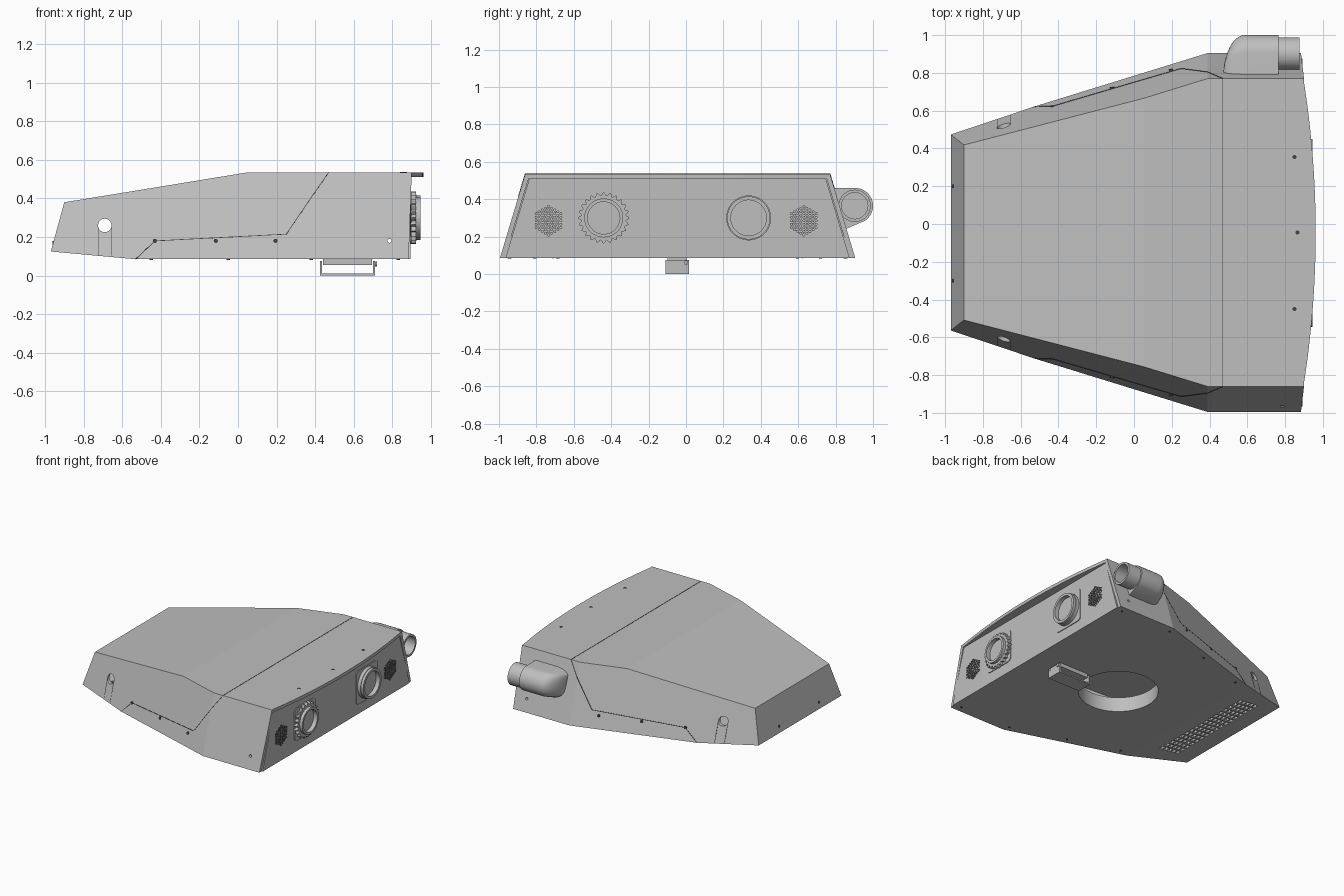
import bpy, bmesh
from math import sin, cos, pi, sqrt, radians
from mathutils import Vector

if "Cube" in bpy.data.objects:
    bpy.data.objects.remove(bpy.data.objects["Cube"])


def material(name, v):
    m = bpy.data.materials.new(name)
    m.use_nodes = True
    m.diffuse_color = (v, v, v, 1)
    m.node_tree.nodes["Principled BSDF"].inputs["Base Color"].default_value = (v, v, v, 1)
    return m


GREY = material("housing grey", 0.52)
DARK = material("seam dark grey", 0.06)
YC = -0.045            # centre line of the housing
FLOOR, ROOF = 0.085, 0.535
FRONT = 0.893          # face of the fittings panel


def build(name, parts, mat=GREY):
    """Join lofts (lists of rings plus a closed flag) into one object."""
    bm = bmesh.new()
    for rings, closed in parts:
        rows = [[bm.verts.new(p) for p in ring] for ring in rings]
        n = len(rows[0])
        pairs = list(zip(rows, rows[1:])) + ([(rows[-1], rows[0])] if closed else [])
        for a, b in pairs:
            for i in range(n):
                j = (i + 1) % n
                bm.faces.new((a[i], a[j], b[j], b[i]))
        if not closed:
            bm.faces.new(rows[0])
            bm.faces.new(rows[-1])
    bmesh.ops.recalc_face_normals(bm, faces=bm.faces)
    me = bpy.data.meshes.new(name)
    bm.to_mesh(me)
    bm.free()
    me.materials.append(mat)
    ob = bpy.data.objects.new(name, me)
    bpy.context.collection.objects.link(ob)
    return ob


def smooth(ob):
    bpy.ops.object.select_all(action='DESELECT')
    ob.select_set(True)
    bpy.context.view_layer.objects.active = ob
    bpy.ops.object.shade_smooth_by_angle(angle=radians(35))


def circle(axis, at, c, r, n=40, teeth=0, depth=0.0):
    """Ring round an axis (0 x, 1 y, 2 z), optionally scalloped."""
    out = []
    for i in range(n):
        a = 2 * pi * i / n
        q = r - depth * (0.5 - 0.5 * cos(teeth * a))
        p = [c[0] + q * cos(a), c[1] + q * sin(a)]
        p.insert(axis, at)
        out.append(p)
    return out


def rod(axis, a, b, c, r, n=16):
    return [circle(axis, a, c, r, n), circle(axis, b, c, r, n)], False


def tube(axis, a, b, c, r, inner, n=40, **scallop):
    return [circle(axis, a, c, r, n, **scallop), circle(axis, b, c, r, n, **scallop),
            circle(axis, b, c, inner, n), circle(axis, a, c, inner, n)], True


def box(x0, x1, y0, y1, z0, z1):
    return [[(x, y0, z0), (x, y1, z0), (x, y1, z1), (x, y0, z1)] for x in (x0, x1)], False


def half(x, z):
    """Half width of the housing: leaning walls that taper towards -x."""
    return 0.95 + 0.3085 * min(0, x - 0.39) - 0.3 * (z - FLOOR)


# Housing: side outline with a wall on each side
OUTLINE = [(-0.97, 0.125), (-0.53, FLOOR), (0.39, FLOOR), (0.88, FLOOR),
           (0.88, ROOF), (0.39, ROOF), (0.05, ROOF), (-0.9, 0.38)]


def shell(name, outline, inset):
    bm = bmesh.new()
    walls = [[bm.verts.new((x, YC + s * (half(x, z) - inset), z)) for x, z in outline]
             for s in (-1, 1)]
    for w in walls:
        bm.faces.new(w[2:6])
        bm.faces.new(w[:3] + w[5:])
    for i in range(8):
        j = (i + 1) % 8
        bm.faces.new((walls[0][i], walls[0][j], walls[1][j], walls[1][i]))
    bmesh.ops.recalc_face_normals(bm, faces=bm.faces)
    me = bpy.data.meshes.new(name)
    bm.to_mesh(me)
    bm.free()
    me.materials.append(GREY)
    ob = bpy.data.objects.new(name, me)
    bpy.context.collection.objects.link(ob)
    return ob


housing = shell("housing", OUTLINE, 0)
mid = 0.31
cutters = [
    shell("cavity_cutter", [(x * 0.975, mid + (z - mid) * 0.9) for x, z in OUTLINE], 0.025),
    build("hole_cutter", [rod(1, -1.2, 1.2, (-0.69, 0.26), 0.035, 32),
                          rod(1, -1.2, 1.2, (0.785, 0.18), 0.01),
                          rod(2, 0.03, 0.16, (0.11, YC), 0.29, 64)]),
    build("vent_cutter", [box(x, x + 0.024, YC + y * 0.054 - 0.02, YC + y * 0.054 + 0.02, 0.03, 0.18)
                          for x in (-0.82, -0.785, -0.75, -0.715, -0.68) for y in range(-8, 9)]),
]
for c in cutters:
    c.hide_render = True
    c.hide_viewport = False
    mod = housing.modifiers.new(c.name, 'BOOLEAN')
    mod.operation, mod.solver, mod.object = 'DIFFERENCE', 'EXACT', c
    bpy.context.view_layer.objects.active = housing
    bpy.ops.object.modifier_apply(modifier=mod.name)
    bpy.data.objects.remove(c)

smooth(build("floor_collar", [tube(2, FLOOR, 0.2, (0.11, YC), 0.3, 0.288, 64)]))

# Curved roof lip overhanging the fittings panel
w = half(0.9, ROOF)
ys = [w * (i / 12 - 1) for i in range(25)]
lip = [(0.87, w), (0.87, -w)] + [(0.962 - 0.065 * (y / w) ** 2, y) for y in ys]
build("roof_lip", [([[(x, YC + y, z) for x, y in lip] for z in (ROOF - 0.025, ROOF)], False)])


# Fittings panel and its side rims
def corners(x, inset, top):
    return [(x, YC + s * (half(x, z) - inset), z) for s, z in
            ((-1, FLOOR), (1, FLOOR), (1, top), (-1, top))]


build("fittings_panel", [([corners(x, 0.03, ROOF - 0.025) for x in (0.87, FRONT)], False)])
build("side_rims", [([[(x, YC + s * (half(x, z) - d), z)
                       for d, x in ((0, 0.87), (0, e), (0.026, e), (0.026, 0.87))]
                      for z, e in ((FLOOR, 0.884), (ROOF, 0.9))], False) for s in (-1, 1)])


# Mounting plates, rings and lenses
def plate(y, z, h, r=0.03):
    ring = []
    for k, (sy, sz) in enumerate(((1, 1), (-1, 1), (-1, -1), (1, -1))):
        for i in range(7):
            a = pi / 2 * (k + i / 6)
            ring.append((y + sy * (h - r) + r * cos(a), z + sz * (h - r) + r * sin(a)))
    return [[(x, *p) for p in ring] for x in (FRONT - 0.01, FRONT + 0.006)], False


KNOB, PORT = (-0.44, 0.3), (0.335, 0.3)
build("mounting_plates", [plate(-0.442, 0.3, 0.13), plate(0.335, 0.297, 0.133)])
smooth(build("knurled_ring", [tube(0, FRONT, 0.922, KNOB, 0.137, 0.1, 192, teeth=24, depth=0.017),
                              tube(0, FRONT, 0.945, KNOB, 0.104, 0.086, 48)]))
smooth(build("port_ring", [tube(0, FRONT, 0.925, PORT, 0.12, 0.1, 48),
                           tube(0, FRONT, 0.945, PORT, 0.115, 0.095, 48)]))
smooth(build("lenses", [rod(0, FRONT, 0.912, KNOB, 0.09, 48), rod(0, FRONT, 0.912, PORT, 0.1, 48)]))

# Hexagonal speaker grilles
holes = []
for cy in (-0.735, 0.63):
    for q in range(-4, 5):
        for r in range(max(-4, -q - 4), min(4, 4 - q) + 1):
            c = (cy + q * 0.0165, 0.285 + (r + q / 2) * 0.019)
            holes.append(tube(0, FRONT - 0.002, FRONT + 0.002, c, 0.0085, 0.0055, 6))
build("speaker_grilles", holes, DARK)

# Elbow: rounded hood growing out of the wall, with an open pipe
hood = [(0.74, 0.46)]
for i in range(21):
    a = radians(90 - 150 * i / 20)
    hood.append((0.905 + 0.095 * cos(a), 0.365 + 0.095 * sin(a)))
hood += [(0.84, 0.235), (0.74, 0.235)]
rings = []
for i in range(13):
    a = pi / 2 * (0.04 + 0.96 * i / 12)
    f, g = sin(a), 0.55 + 0.45 * sin(a)
    rings.append([(0.585 - 0.115 * cos(a), 0.76 + (y - 0.76) * f, 0.35 + (z - 0.35) * g)
                  for y, z in hood])
rings.append([(0.765, y, z) for y, z in hood])
smooth(build("elbow_hood", [(rings, False)]))
smooth(build("elbow_pipe", [tube(0, 0.75, 0.875, (0.902, 0.365), 0.086, 0.07)]))

# Strap bracket under the floor
build("strap_bracket", [box(0.425, 0.71, -0.11, 0.015, 0, 0.01),
                        box(0.425, 0.436, -0.11, 0.015, 0.008, 0.075),
                        box(0.699, 0.71, -0.11, 0.015, 0.008, 0.075),
                        box(0.44, 0.695, -0.1, 0.005, 0.055, 0.09)])
smooth(build("bracket_screws", [rod(0, 0.7, 0.72, (0.0, 0.06), 0.012),
                                rod(0, 0.7, 0.713, (-0.095, 0.06), 0.006)]))


# Seams: thin strips lying on the roof and walls
def strip(a, b, r=0.0025):
    a, b = Vector(a), Vector(b)
    d = (b - a).normalized()
    u = d.orthogonal().normalized()
    v = d.cross(u)
    return [[p + r * (u * cos(k * pi / 2) + v * sin(k * pi / 2)) for k in range(4)]
            for p in (a, b)], False


def on_wall(s, x, z):
    return (x, YC + s * half(x, z), z)


seam = [(0.47, ROOF), (0.39, 0.42), (0.25, 0.215), (-0.43, 0.18), (-0.53, FLOOR)]
strips = [strip(on_wall(-1, *seam[0]), on_wall(1, *seam[0]))]
screws = []
for s in (-1, 1):
    strips += [strip(on_wall(s, *a), on_wall(s, *b)) for a, b in zip(seam, seam[1:])]
    strips += [strip(on_wall(s, x, 0.105), on_wall(s, x, 0.25), 0.0018) for x in (-0.725, -0.655)]
    for x in (-0.43, -0.115, 0.195):
        y = on_wall(s, x, 0.18)[1]
        screws.append(rod(1, y - 0.005, y + 0.005, (x, 0.18), 0.011))
build("panel_seams", strips, DARK)

# Small screws on walls, roof, back end and floor
screws += [rod(2, ROOF - 0.01, ROOF + 0.002, c, 0.011) for c in ((0.85, 0.355), (0.865, YC), (0.85, -0.45))]
screws += [rod(0, -0.962, -0.952, (y, 0.17), 0.009) for y in (0.2, -0.3)]
screws += [rod(2, FLOOR - 0.003, FLOOR + 0.01, (x, YC + s * (half(x, FLOOR) - 0.05)), 0.009)
           for s in (-1, 1) for x in (-0.45, -0.05, 0.38, 0.83)]
smooth(build("small_screws", screws, DARK))
